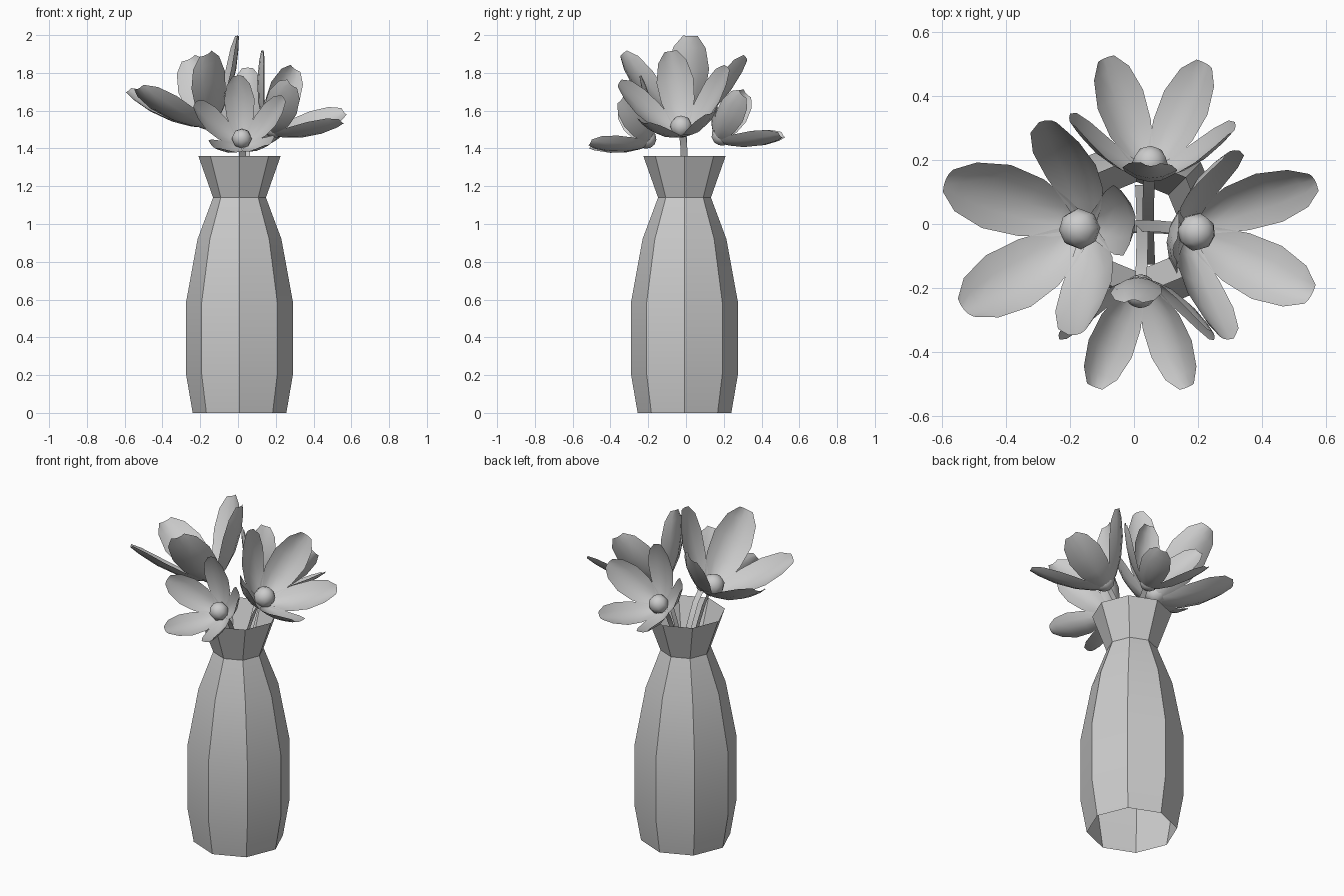
import bpy, math
from mathutils import Vector

if "Cube" in bpy.data.objects:
    bpy.data.objects.remove(bpy.data.objects["Cube"])


def make_object(name, verts, faces, smooth=False):
    mesh = bpy.data.meshes.new(name)
    mesh.from_pydata([tuple(v) for v in verts], [], faces)
    mesh.update()
    for p in mesh.polygons:
        p.use_smooth = smooth
    ob = bpy.data.objects.new(name, mesh)
    bpy.context.collection.objects.link(ob)
    return ob


def grid_faces(rows, cols, start=0, wrap=False):
    faces = []
    for i in range(rows - 1):
        for j in range(cols if wrap else cols - 1):
            k = (j + 1) % cols
            a, b = start + i * cols, start + (i + 1) * cols
            faces.append((a + j, a + k, b + k, b + j))
    return faces


# Vase: eight-sided open shell
profile = [(.248, 0), (.284, .21), (.284, .58), (.222, .92), (.140, 1.14), (.218, 1.36)]
verts = [(.008 + r * math.cos(i * math.pi / 4), -.008 + r * math.sin(i * math.pi / 4), z)
         for r, z in profile for i in range(8)]
vase = make_object("vase", verts, grid_faces(len(profile), 8, wrap=True))
bpy.context.view_layer.objects.active = vase
vase.select_set(True)
bpy.ops.object.shade_smooth_by_angle(angle=math.radians(30))

# Petal outline: (position along petal, half width), relative to petal length
OUTLINE = [(0, .05), (.22, .14), (.45, .215), (.7, .24), (.9, .185), (1, .085)]


def bezier(a, b, c, t):
    return a * (1 - t) ** 2 + b * 2 * t * (1 - t) + c * t * t


def make_petals(name, centre, axis, top, length):
    """Five cupped petals around the axis; the first one points along top."""
    u0 = (top - axis * top.dot(axis)).normalized()
    v0 = axis.cross(u0)
    verts, faces = [], []
    for k in range(5):
        a = k * math.tau / 5
        u = u0 * math.cos(a) + v0 * math.sin(a)
        side = axis.cross(u)
        p0, p1, p2 = axis * -.13, u * .42 + axis * .06, u * .755 + axis * .656
        start = len(verts)
        for t, w in OUTLINE:
            mid = bezier(p0, p1, p2, t)
            tangent = ((p1 - p0) * (1 - t) + (p2 - p1) * t).normalized()
            inward = tangent.cross(side)
            if inward.dot(axis) < 0:
                inward = -inward
            for s in (-1, -.5, 0, .5, 1):
                verts.append(centre + (mid + side * (s * w) + inward * (w * (.36 * s * s - .06))) * length)
        faces += grid_faces(len(OUTLINE), 5, start)
    make_object(name, verts, faces, True)


def make_stem(name, base, axis, outward):
    """Flat ribbon bending from inside the vase up to the flower."""
    side = Vector((0, 0, 1)).cross(outward).normalized() * .018
    foot = Vector((base.x, base.y, 0)) - outward * (base.xy.length + .12)
    foot.z = .4
    bend = base - axis * .2
    verts = []
    for i in range(7):
        p = bezier(foot, bend, base, i / 6)
        verts += [p - side, p + side]
    make_object(name, verts, grid_faces(7, 2), True)


# Flowers: centre, facing axis, direction of inner petal, petal length, lean direction
flowers = {
    "left": ((-.17, -.015, 1.565), (-.45, -.03, .89), (.17, .04, .43), .465, (-1, 0, 0)),
    "right": ((.195, -.025, 1.515), (.63, -.13, .765), (-.1, -.05, .37), .41, (1, 0, 0)),
    "back": ((.05, .19, 1.47), (.04, .74, .67), (0, -.03, .37), .357, (0, 1, 0)),
    "front": ((.02, -.21, 1.452), (-.04, -.81, .59), (-.02, .04, .315), .335, (0, -1, 0)),
}
for label, (c, ax, top, length, out) in flowers.items():
    c, ax = Vector(c), Vector(ax).normalized()
    make_petals(label + "_petals", c, ax, Vector(top), length)
    make_stem(label + "_stem", c - ax * (.12 * length), ax, Vector(out))
    # Round flower centre
    bpy.ops.mesh.primitive_uv_sphere_add(segments=8, ring_count=6, radius=.025 + .085 * length, location=c)
    ob = bpy.context.object
    ob.name = label + "_flower_centre"
    ob.rotation_euler = ax.to_track_quat('Z', 'Y').to_euler()
    bpy.ops.object.shade_smooth()
